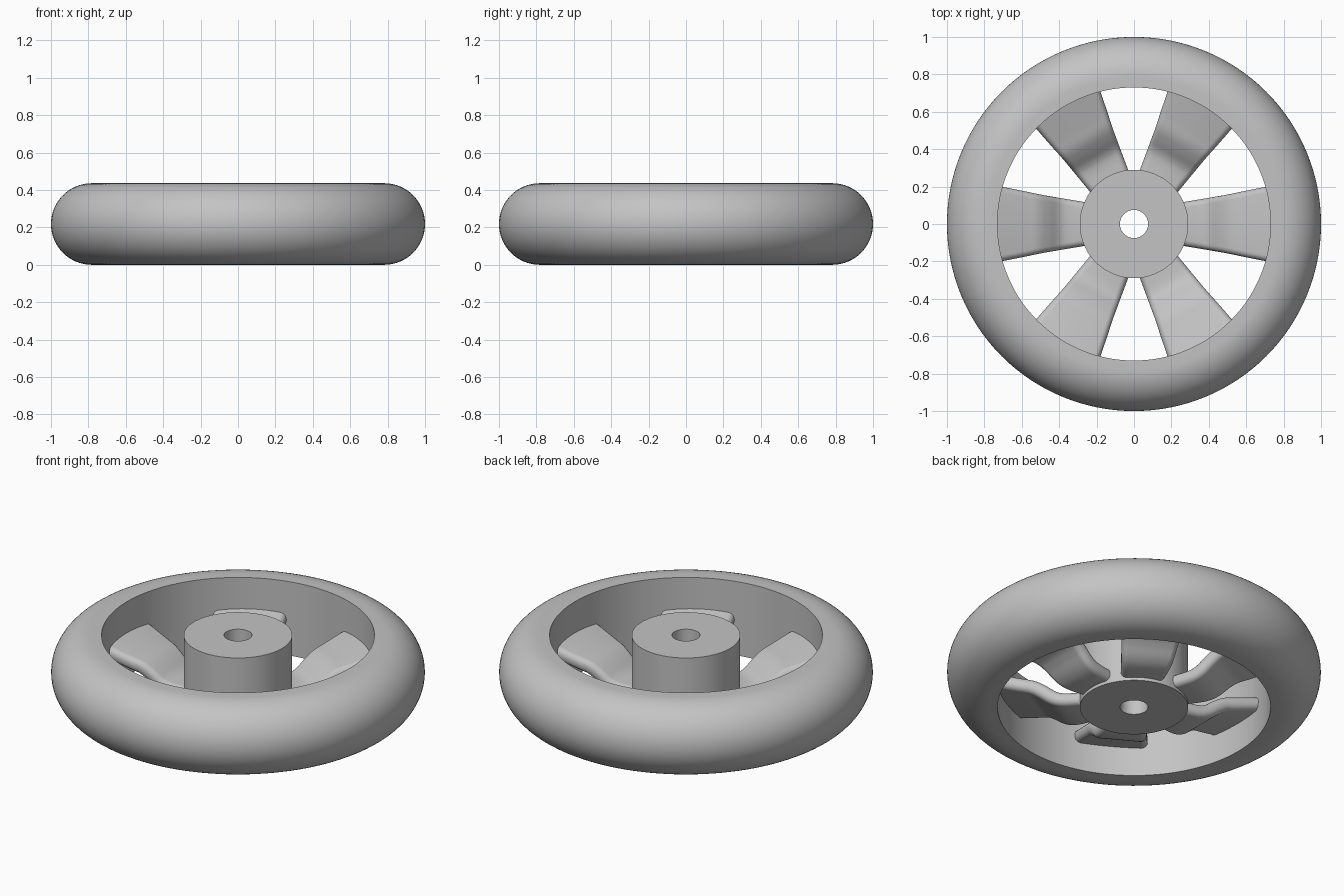
import bpy, bmesh, math
from mathutils import Matrix, Vector

if "Cube" in bpy.data.objects:
    bpy.data.objects.remove(bpy.data.objects["Cube"], do_unlink=True)

HEIGHT = 0.436
HALF = HEIGHT / 2

grey = bpy.data.materials.new("plain grey")
grey.use_nodes = True
colour = (0.55, 0.55, 0.55, 1)
grey.diffuse_color = colour
grey.node_tree.nodes["Principled BSDF"].inputs["Base Color"].default_value = colour


def finish(name, bm, angle=35):
    bmesh.ops.recalc_face_normals(bm, faces=bm.faces)
    mesh = bpy.data.meshes.new(name)
    bm.to_mesh(mesh)
    bm.free()
    mesh.materials.append(grey)
    obj = bpy.data.objects.new(name, mesh)
    bpy.context.collection.objects.link(obj)
    bpy.ops.object.select_all(action="DESELECT")
    obj.select_set(True)
    bpy.context.view_layer.objects.active = obj
    bpy.ops.object.shade_smooth_by_angle(angle=math.radians(angle))
    return obj


def lathe(name, profile, steps=128):
    """Turn a closed (radius, height) profile around the z axis."""
    bm = bmesh.new()
    rings = []
    for i in range(steps):
        turn = Matrix.Rotation(math.tau * i / steps, 3, "Z")
        rings.append([bm.verts.new(turn @ Vector((r, 0, z))) for r, z in profile])
    n = len(profile)
    for i in range(steps):
        a, b = rings[i], rings[(i + 1) % steps]
        for j in range(n):
            k = (j + 1) % n
            bm.faces.new((a[j], b[j], b[k], a[k]))
    return finish(name, bm)


# Tyre: straight inner wall and a half-round tread
tyre = [(0.73, HEIGHT), (0.73, 0)]
for i in range(33):
    a = -math.pi / 2 + math.pi * i / 32
    tyre.append((1 - HALF + HALF * math.cos(a), HALF + HALF * math.sin(a)))
lathe("tyre", tyre)

# Hub with axle hole
lathe("hub", [(0.075, 0), (0.29, 0), (0.29, HEIGHT), (0.075, HEIGHT)], 96)

# Spoke stations: radius, centre height, half width
STATIONS = [(0.25, 0.055, 0.115), (0.36, 0.060, 0.133), (0.42, 0.080, 0.143),
            (0.48, 0.125, 0.153), (0.53, 0.155, 0.163), (0.60, 0.175, 0.178),
            (0.75, 0.218, 0.207)]
THICK, ROUND = 0.038, 0.034


def smooth_path(points, parts=6):
    """Catmull-Rom interpolation through the stations."""
    pts = [Vector(p) for p in points]
    pts = [2 * pts[0] - pts[1]] + pts + [2 * pts[-1] - pts[-2]]
    out = []
    for a, b, c, d in zip(pts, pts[1:], pts[2:], pts[3:]):
        for i in range(parts):
            t = i / parts
            out.append(0.5 * (2 * b + (c - a) * t + (2 * a - 5 * b + 4 * c - d) * t * t
                              + (3 * b - a - 3 * c + d) * t ** 3))
    return out + [pts[-2]]


def section(half_width):
    """Rounded rectangle across the spoke."""
    pts = []
    corners = ((1, 1), (-1, 1), (-1, -1), (1, -1))
    for q, (sx, sz) in enumerate(corners):
        for i in range(7):
            a = math.pi / 2 * (q + i / 6)
            pts.append((sx * (half_width - ROUND) + ROUND * math.cos(a),
                        sz * (THICK - ROUND) + ROUND * math.sin(a)))
    return pts


def spoke(index):
    bm = bmesh.new()
    path = smooth_path(STATIONS)
    loops = []
    for i, p in enumerate(path):
        tangent = path[min(i + 1, len(path) - 1)] - path[max(i - 1, 0)]
        slope = math.atan2(tangent.y, tangent.x)
        loops.append([bm.verts.new((p.x - h * math.sin(slope), w, p.y + h * math.cos(slope)))
                      for w, h in section(p.z)])
    n = len(loops[0])
    for a, b in zip(loops, loops[1:]):
        for j in range(n):
            k = (j + 1) % n
            bm.faces.new((a[j], a[k], b[k], b[j]))
    bm.faces.new(loops[0])
    bm.faces.new(loops[-1])
    bm.transform(Matrix.Rotation(math.tau * index / 6, 4, "Z"))
    finish(f"spoke_{index + 1}", bm, 40)


for i in range(6):
    spoke(i)
